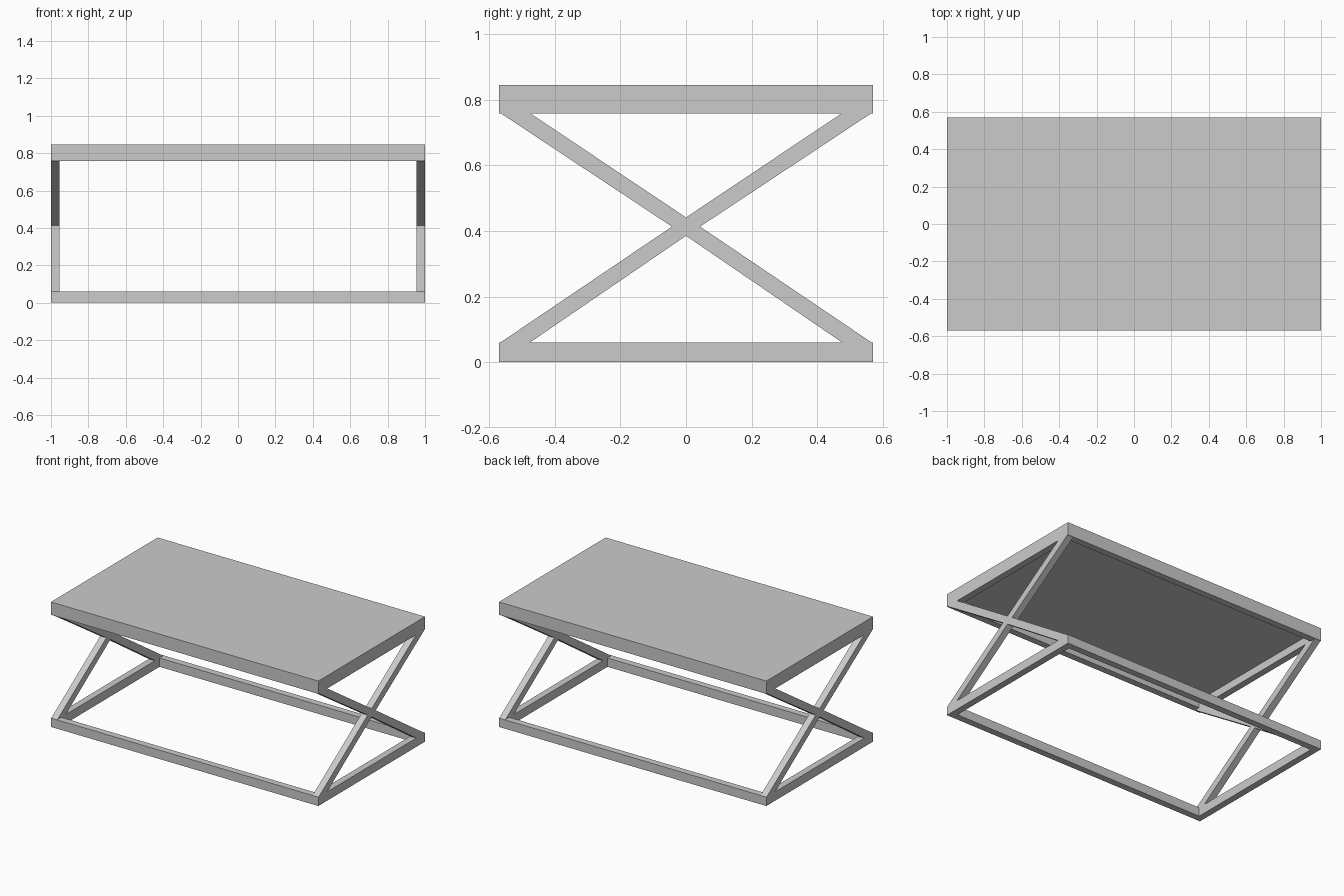
import bpy, bmesh

if "Cube" in bpy.data.objects:
    bpy.data.objects.remove(bpy.data.objects["Cube"])

HX, HY = 1.0, 0.57      # half length and half depth
BAR = 0.045             # bar thickness
Z_BASE, Z_RAIL, Z_SLAB, Z_TOP = 0.06, 0.758, 0.81, 0.845


def finish(name, bm):
    bmesh.ops.recalc_face_normals(bm, faces=bm.faces)
    mesh = bpy.data.meshes.new(name)
    bm.to_mesh(mesh)
    bm.free()
    obj = bpy.data.objects.new(name, mesh)
    bpy.context.collection.objects.link(obj)
    return obj


def slab(name, z0, z1):
    bm = bmesh.new()
    bmesh.ops.create_cube(bm, size=1)
    for v in bm.verts:
        v.co = (v.co.x * 2 * HX, v.co.y * 2 * HY, z0 if v.co.z < 0 else z1)
    return finish(name, bm)


def ring(name, z0, z1):
    """Rectangular frame with mitred corners."""
    bm = bmesh.new()
    corners = [(-1, -1), (1, -1), (1, 1), (-1, 1)]
    loops = [[bm.verts.new((sx * (HX - d), sy * (HY - d), z)) for sx, sy in corners]
             for d, z in ((0, z0), (0, z1), (BAR, z1), (BAR, z0))]
    for k in range(4):
        a, b = loops[k], loops[(k + 1) % 4]
        for i in range(4):
            j = (i + 1) % 4
            bm.faces.new((a[i], a[j], b[j], b[i]))
    return finish(name, bm)


def cross(name, x0, x1):
    """X-shaped brace outline extruded along x."""
    z0, z1 = Z_BASE, Z_RAIL + 0.004
    zm, v, w, inner = (z0 + z1) / 2 + 0.002, 0.028, 0.043, 0.48
    outline = [(-HY, z0 - 0.003), (-inner, z0 - 0.003), (0, zm - v),
               (inner, z0 - 0.003), (HY, z0 - 0.003), (w, zm),
               (HY, z1), (inner, z1), (0, zm + v), (-inner, z1), (-HY, z1), (-w, zm)]
    bm = bmesh.new()
    face = bm.faces.new([bm.verts.new((x0, y, z)) for y, z in outline])
    new = bmesh.ops.extrude_face_region(bm, geom=[face])["geom"]
    bmesh.ops.translate(bm, vec=(x1 - x0, 0, 0),
                        verts=[g for g in new if isinstance(g, bmesh.types.BMVert)])
    bmesh.ops.triangulate(bm, faces=[f for f in bm.faces if len(f.verts) > 4])
    return finish(name, bm)


# table top and the frame beneath it
slab("table_top", Z_SLAB, Z_TOP)
ring("top_frame", Z_RAIL, Z_SLAB)

# floor frame
ring("base_frame", 0, Z_BASE)

# crossed legs at both ends
cross("left_cross_legs", -HX, -HX + BAR)
cross("right_cross_legs", HX - BAR, HX)
